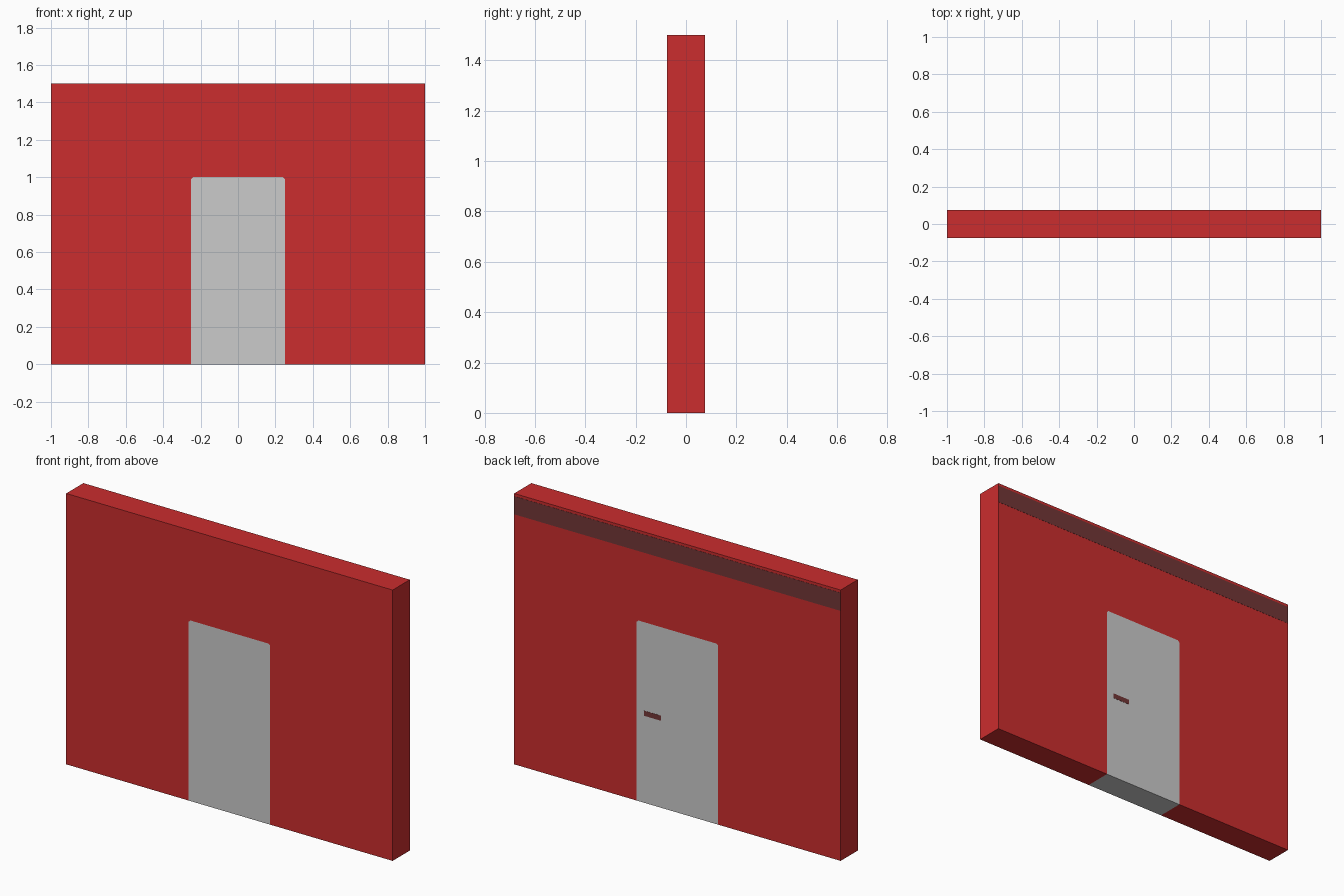
import bpy, bmesh

if "Cube" in bpy.data.objects:
    bpy.data.objects.remove(bpy.data.objects["Cube"])


def material(name, rgb255):
    """Flat colour given as sRGB, stored as linear."""
    lin = [((c / 255 + 0.055) / 1.055) ** 2.4 for c in rgb255]
    m = bpy.data.materials.new(name)
    m.diffuse_color = (*lin, 1)
    m.use_nodes = True
    m.node_tree.nodes["Principled BSDF"].inputs["Base Color"].default_value = m.diffuse_color
    return m


def extrude_profile(name, profile, y0, y1, mat):
    """Solid made by pushing an x-z outline from y0 to y1."""
    bm = bmesh.new()
    face = bm.faces.new([bm.verts.new((x, y0, z)) for x, z in profile])
    ext = bmesh.ops.extrude_face_region(bm, geom=[face], use_keep_orig=True)
    moved = [g for g in ext["geom"] if isinstance(g, bmesh.types.BMVert)]
    bmesh.ops.translate(bm, verts=moved, vec=(0, y1 - y0, 0))
    bmesh.ops.recalc_face_normals(bm, faces=bm.faces[:])
    mesh = bpy.data.meshes.new(name)
    bm.to_mesh(mesh)
    bm.free()
    mesh.materials.append(mat)
    obj = bpy.data.objects.new(name, mesh)
    bpy.context.collection.objects.link(obj)
    return obj


def rect(x0, x1, z0, z1):
    return [(x0, z0), (x1, z0), (x1, z1), (x0, z1)]


red = material("wall red", (203, 45, 46))
grey = material("door grey", (203, 203, 203))
brown = material("dark brown", (115, 55, 55))

D = 0.075   # half the wall depth
W = 0.25    # half the door width
H = 1.0     # door height
C = 0.01    # clipped door corners

# Door outline, shared by the door and its opening
door_outline = [(-W, 0), (-W, H - C), (-W + C, H), (W - C, H), (W, H - C), (W, 0)]

# Wall with doorway, and the door filling it flush on both sides
extrude_profile("wall", [(-1, 0)] + door_outline + [(1, 0), (1, 1.5), (-1, 1.5)], -D, D, red)
extrude_profile("door", door_outline, -D, D, grey)

# Painted details on the back
extrude_profile("back_band", rect(-1, 1, 1.385, 1.485), D, D + 0.001, brown)
extrude_profile("door_handle", rect(0.10, 0.205, 0.482, 0.51), D, D + 0.001, brown)
